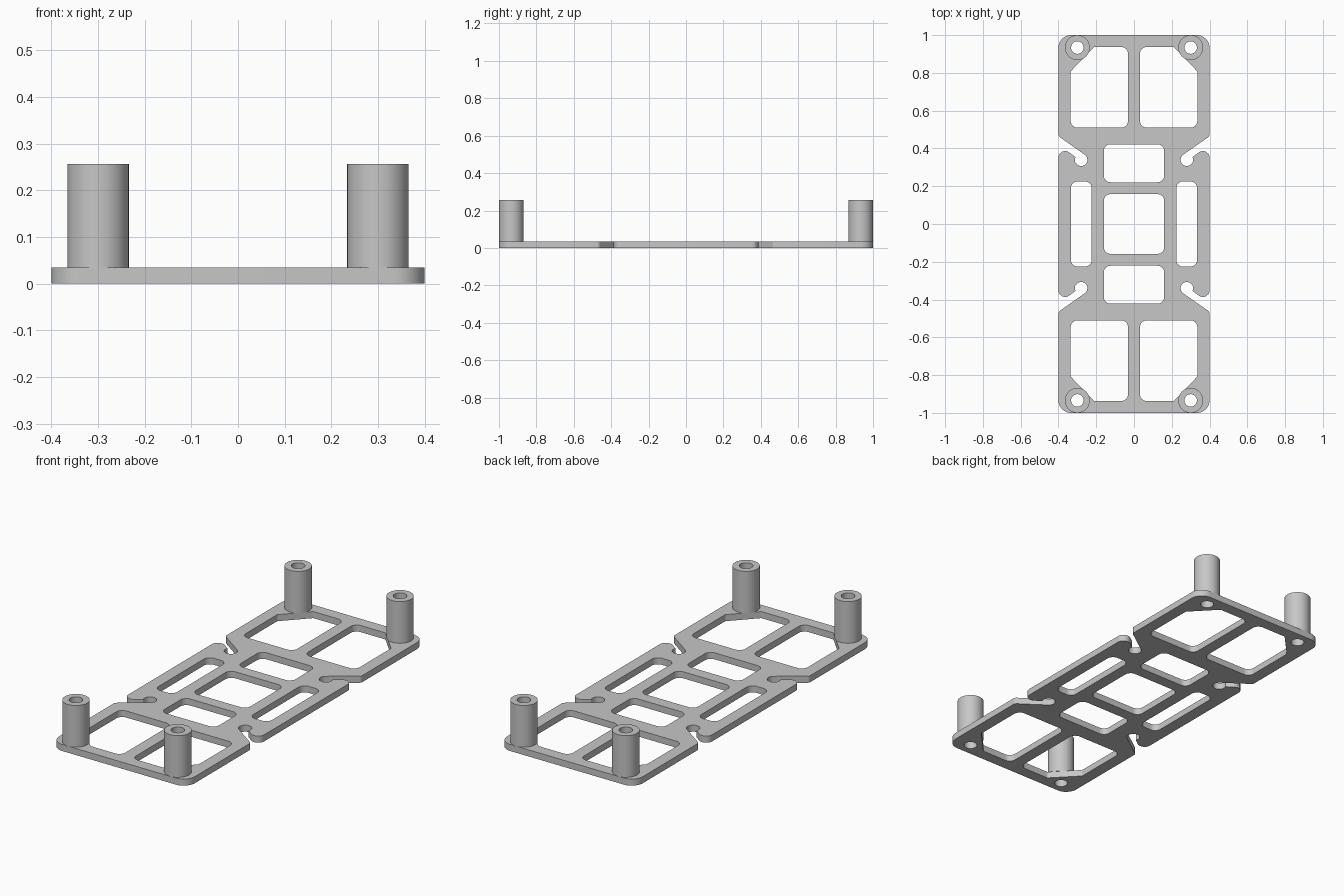
import bpy, bmesh
from math import radians, cos, sin, tan
from mathutils import Vector

if "Cube" in bpy.data.objects:
    bpy.data.objects.remove(bpy.data.objects["Cube"], do_unlink=True)

grey = bpy.data.materials.new("light grey")
grey.use_nodes = True
colour = (0.57, 0.57, 0.57, 1)
grey.diffuse_color = colour
grey.node_tree.nodes["Principled BSDF"].inputs["Base Color"].default_value = colour

THICK, TOP = 0.035, 0.257
POST_X, POST_Y, POST_R, BORE_R = 0.3, 0.934, 0.066, 0.033


def arc(cx, cy, r, start, end, steps):
    return [(cx + r * cos(radians(start + (end - start) * i / steps)),
             cy + r * sin(radians(start + (end - start) * i / steps)), 0)
            for i in range(steps + 1)]


def circle(cx, cy, r):
    return arc(cx, cy, r, 0, 360, 48)[:-1]


def rounded(corners, steps=8):
    """Turn (x, y, radius) corners into a loop with filleted corners."""
    out = []
    for i, (x, y, r) in enumerate(corners):
        p = Vector((x, y))
        if r == 0:
            out.append(p)
            continue
        a = (Vector(corners[i - 1][:2]) - p).normalized()
        b = (Vector(corners[(i + 1) % len(corners)][:2]) - p).normalized()
        half = a.angle(b) / 2
        centre = p + (a + b).normalized() * (r / sin(half))
        start = p + a * (r / tan(half)) - centre
        end = p + b * (r / tan(half)) - centre
        for k in range(steps + 1):
            out.append(centre + start.lerp(end, k / steps).normalized() * r)
    return out


def box(x0, x1, y0, y1, r):
    return [(x0, y0, r), (x1, y0, r), (x1, y1, r), (x0, y1, r)]


def flip(loop, sx, sy):
    return [(x * sx, y * sy, r) for x, y, r in loop]


def extrude_loops(name, loops, z0, z1):
    """Flat outline with holes, extruded from z0 to z1."""
    curve = bpy.data.curves.new(name, 'CURVE')
    curve.dimensions = '2D'
    curve.fill_mode = 'BOTH'
    curve.extrude = (z1 - z0) / 2
    for loop in loops:
        pts = rounded(loop)
        spline = curve.splines.new('POLY')
        spline.points.add(len(pts) - 1)
        for point, p in zip(spline.points, pts):
            point.co = (p[0], p[1], 0, 1)
        spline.use_cyclic_u = True
    temp = bpy.data.objects.new(name + " outline", curve)
    bpy.context.collection.objects.link(temp)
    bpy.context.view_layer.update()
    mesh = bpy.data.meshes.new_from_object(
        temp.evaluated_get(bpy.context.evaluated_depsgraph_get()))
    bpy.data.objects.remove(temp, do_unlink=True)

    bm = bmesh.new()
    bm.from_mesh(mesh)
    bmesh.ops.remove_doubles(bm, verts=bm.verts, dist=0.0001)
    bmesh.ops.recalc_face_normals(bm, faces=bm.faces)
    bmesh.ops.translate(bm, verts=bm.verts, vec=(0, 0, (z0 + z1) / 2))
    bm.to_mesh(mesh)
    bm.free()
    mesh.materials.clear()
    mesh.materials.append(grey)
    obj = bpy.data.objects.new(name, mesh)
    bpy.context.collection.objects.link(obj)
    bpy.ops.object.select_all(action='DESELECT')
    obj.select_set(True)
    bpy.context.view_layer.objects.active = obj
    bpy.ops.object.shade_smooth_by_angle(angle=radians(30))


# Outer outline: one quarter with its hooked slit, mirrored both ways
hook = arc(0.28, 0.34, 0.033, 26, -235, 20)
hook[0] = (hook[0][0], hook[0][1], 0.005)
quarter = [(0.4, 0.42, 0.035)] + hook + [(0.4, 0.465, 0.02), (0.4, 1, POST_R)]
right_half = flip(quarter, 1, -1)[::-1] + quarter
outline = right_half + flip(right_half, -1, 1)[::-1]

# Windows: centre column, side slots, chamfered end openings, bores
holes = [box(-0.16, 0.16, -0.158, 0.158, 0.035)]
big = [(0.032, 0.51, 0.035), (0.335, 0.51, 0.035), (0.335, 0.808, 0.012),
       (0.212, 0.937, 0.012), (0.032, 0.937, 0.035)]
signs = (-1, 1)
for sy in signs:
    holes.append(flip(box(-0.16, 0.16, 0.221, 0.422, 0.035), 1, sy))
for sx in signs:
    holes.append(flip(box(0.224, 0.334, -0.225, 0.225, 0.035), sx, 1))
    for sy in signs:
        holes.append(flip(big, sx, sy))
        holes.append(circle(sx * POST_X, sy * POST_Y, BORE_R))

extrude_loops("base_plate", [outline] + holes, 0, THICK)

# Hollow corner posts
for sx, side in ((-1, "right"), (1, "left")):
    for sy, end in ((-1, "front"), (1, "back")):
        x, y = sx * POST_X, sy * POST_Y
        extrude_loops(f"{end}_{side}_post",
                      [circle(x, y, POST_R), circle(x, y, BORE_R)], THICK, TOP)
